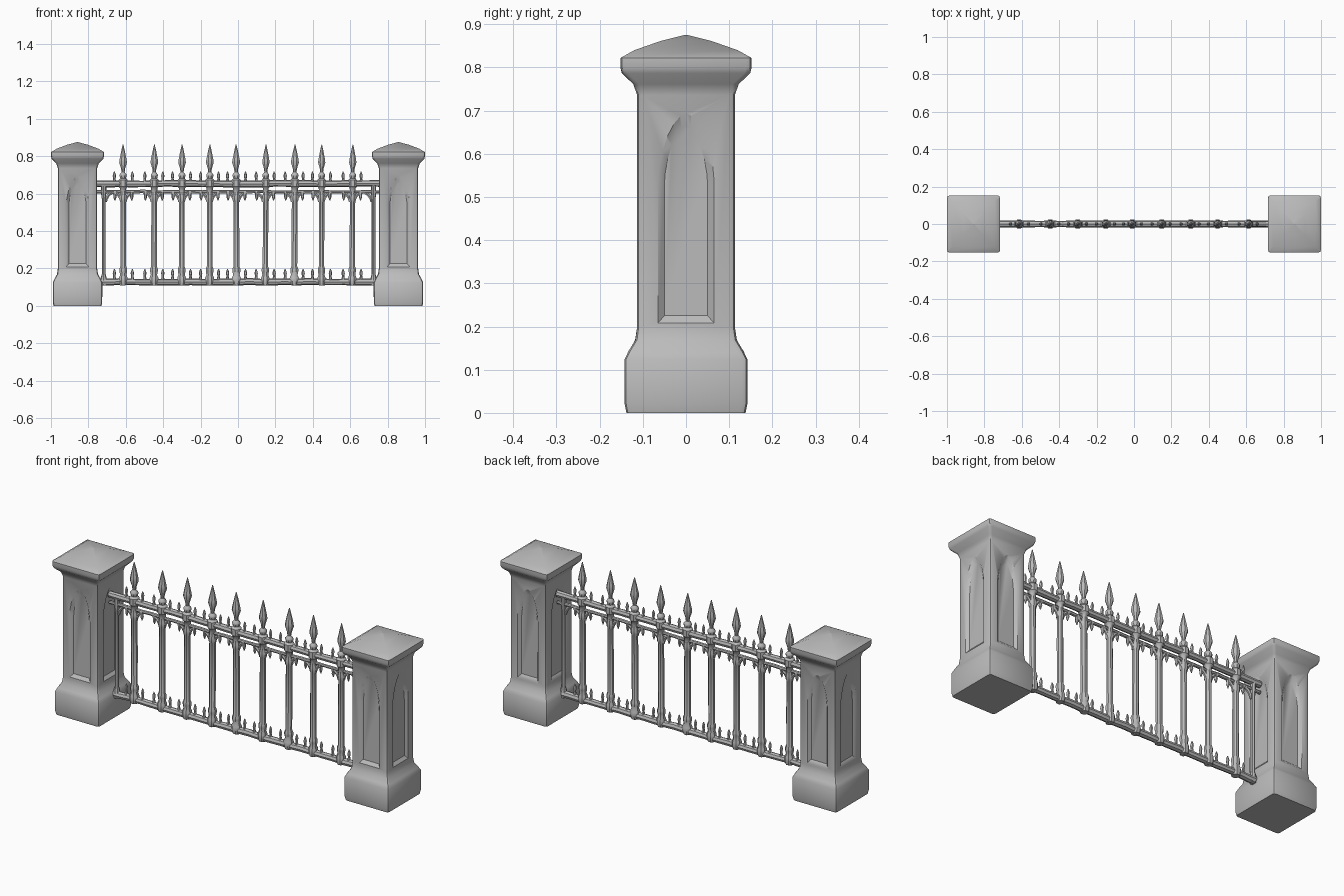
import bpy, bmesh, random
from math import pi, sin, cos
from mathutils import Matrix, Vector

random.seed(4)
cube = bpy.data.objects.get("Cube")
if cube:
    bpy.data.objects.remove(cube)

stone = bpy.data.materials.new("grey_stone")
stone.use_nodes = True
GREY = (0.5, 0.5, 0.5, 1)
stone.diffuse_color = GREY
stone.node_tree.nodes["Principled BSDF"].inputs["Base Color"].default_value = GREY


def finish(bm, name, angle=0.7):
    bmesh.ops.recalc_face_normals(bm, faces=bm.faces)
    mesh = bpy.data.meshes.new(name)
    bm.to_mesh(mesh)
    bm.free()
    ob = bpy.data.objects.new(name, mesh)
    bpy.context.collection.objects.link(ob)
    mesh.materials.append(stone)
    select(ob)
    bpy.ops.object.shade_smooth_by_angle(angle=angle)
    return ob


def select(ob):
    bpy.ops.object.select_all(action='DESELECT')
    ob.select_set(True)
    bpy.context.view_layer.objects.active = ob


def loft(bm, profile, sides, origin=(0, 0, 0), matrix=Matrix(), turn=0.0):
    """Stack rings of (radius, height) and cap both ends."""
    rings = []
    for r, z in profile:
        ring = []
        for i in range(sides):
            a = turn + 2 * pi * i / sides
            p = Vector((r * cos(a), r * sin(a), z))
            ring.append(bm.verts.new(matrix @ p + Vector(origin)))
        rings.append(ring)
    for a, b in zip(rings, rings[1:]):
        for i in range(sides):
            j = (i + 1) % sides
            bm.faces.new((a[i], a[j], b[j], b[i]))
    bm.faces.new(rings[0])
    bm.faces.new(rings[-1])


def tube(bm, points, radii, sides=6):
    """Sweep a round section along points lying in the fence plane."""
    rings = []
    for k, p in enumerate(points):
        t = (points[min(k + 1, len(points) - 1)] - points[max(k - 1, 0)]).normalized()
        side = Vector((0, 1, 0))
        up = t.cross(side)
        rings.append([bm.verts.new(p + radii[k] * (cos(2 * pi * i / sides) * side
                      + sin(2 * pi * i / sides) * up)) for i in range(sides)])
    for a, b in zip(rings, rings[1:]):
        for i in range(sides):
            j = (i + 1) % sides
            bm.faces.new((a[i], a[j], b[j], b[i]))
    bm.faces.new(rings[0])
    bm.faces.new(rings[-1])


# Gate pillars: square loft with a pointed-arch recess on each side
PILLAR = [(.138, 0), (.142, .02), (.142, .125), (.132, .145), (.117, .17), (.113, .2),
          (.113, .735), (.121, .76), (.147, .785), (.152, .8), (.152, .822),
          (.12, .84), (.06, .861), (.004, .875)]


def arch_outline(half, bottom, spring, top, steps=6):
    right = [(half * cos(t * pi / 2) ** 1.2, spring + (top - spring) * sin(t * pi / 2) ** 1.2)
             for t in (i / steps for i in range(steps))]
    left = [(-x, z) for x, z in reversed(right)]
    return [(half, bottom)] + right + [(0, top)] + left + [(-half, bottom)]


def build_pillar(name, x):
    bm = bmesh.new()
    loft(bm, [(r * 2 ** .5, z) for r, z in PILLAR], 4, turn=pi / 4)
    upright = [e for e in bm.edges if abs(e.verts[0].co.z - e.verts[1].co.z) > .01
               and e.verts[0].co.z < .83 and e.verts[1].co.z < .83]
    bmesh.ops.bevel(bm, geom=upright, offset=.012, segments=2, profile=.5, affect='EDGES')
    pillar = finish(bm, name, .6)

    # Arch cutters tapering inward
    bm = bmesh.new()
    outer = arch_outline(.068, .205, .54, .70)
    inner = arch_outline(.05, .225, .53, .665)
    for k in range(4):
        spin = Matrix.Rotation(k * pi / 2, 3, 'Z')
        a = [bm.verts.new(spin @ Vector((px, -.116, pz))) for px, pz in outer]
        b = [bm.verts.new(spin @ Vector((px, -.099, pz))) for px, pz in inner]
        bm.faces.new(a)
        bm.faces.new(b)
        for i in range(len(a)):
            j = (i + 1) % len(a)
            bm.faces.new((a[i], a[j], b[j], b[i]))
    cutter = finish(bm, "arch_cutter")
    cutter.hide_render = True
    mod = pillar.modifiers.new("arches", 'BOOLEAN')
    mod.operation = 'DIFFERENCE'
    mod.solver = 'EXACT'
    mod.object = cutter
    select(pillar)
    bpy.ops.object.modifier_apply(modifier=mod.name)
    bpy.data.objects.remove(cutter)
    pillar.location.x = x
    pillar.scale.x = .93


build_pillar("left_pillar", .858)
build_pillar("right_pillar", -.858)

# Horizontal rails, slightly uneven like cast iron
for name, z, r in (("top_rail", .653, .018), ("arch_rail", .61, .009), ("bottom_rail", .128, .018)):
    bm = bmesh.new()
    xs = [-.76 + 1.52 * i / 24 for i in range(25)]
    tube(bm, [Vector((x, 0, z + random.uniform(-.002, .002))) for x in xs],
         [r * random.uniform(.93, 1.05) for x in xs], 8)
    finish(bm, name)

# Spear-topped bars
BAR = [(.02, .11), (.025, .125), (.025, .15), (.018, .165), (.022, .185), (.022, .197),
       (.016, .212), (.0165, .4), (.016, .555), (.02, .565), (.02, .585), (.016, .6),
       (.018, .63), (.026, .638), (.026, .672), (.016, .682), (.02, .694), (.02, .702),
       (.009, .715), (.012, .735), (.022, .766), (.02, .782), (.011, .825), (.002, .862)]
BAR_X = [-.613, -.45, -.302, -.152, -.008, .145, .3, .446, .61]
bm = bmesh.new()
for x in BAR_X:
    lean = Matrix.Rotation(random.uniform(-.006, .006), 4, 'Y')
    loft(bm, BAR, 8, (x, 0, 0), lean @ Matrix.Scale(random.uniform(.95, 1.05), 4, (1, 0, 0)), pi / 8)
finish(bm, "spear_bars")

# Slim end posts beside the pillars
bm = bmesh.new()
for x in (-.718, .725):
    loft(bm, [(.016, .11), (.016, .15), (.01, .17), (.01, .57), (.014, .6), (.014, .665)], 8, (x, 0, 0))
finish(bm, "end_posts")

# Curved brackets, pendant points and small spikes in each bay
SPIKE = [(.009, 0), (.006, .018), (.009, .032), (.007, .042), (.002, .056)]
PENDANT = [(.011, 0), (.008, -.02), (.009, -.028), (.002, -.048)]
brackets, pendants, spikes = bmesh.new(), bmesh.new(), bmesh.new()
for x in [-.718] + BAR_X + [.725]:
    for s in (-1, 1):
        if abs(x + s * .06) > .72:
            continue
        arc = [Vector((x + s * (.012 + .055 * (1 - cos(t))), 0, .555 + .055 * sin(t)))
               for t in (pi / 2 * i / 5 for i in range(6))]
        tube(brackets, arc, [.006, .008, .009, .009, .008, .007])
        if abs(x) < .7:
            loft(pendants, PENDANT, 6, (x + s * .045, 0, .61))
            loft(spikes, SPIKE, 6, (x + s * .048, 0, .662))
            loft(spikes, SPIKE, 6, (x + s * .048, 0, .142))
finish(brackets, "arch_brackets")
finish(pendants, "pendant_points")
finish(spikes, "rail_spikes")
